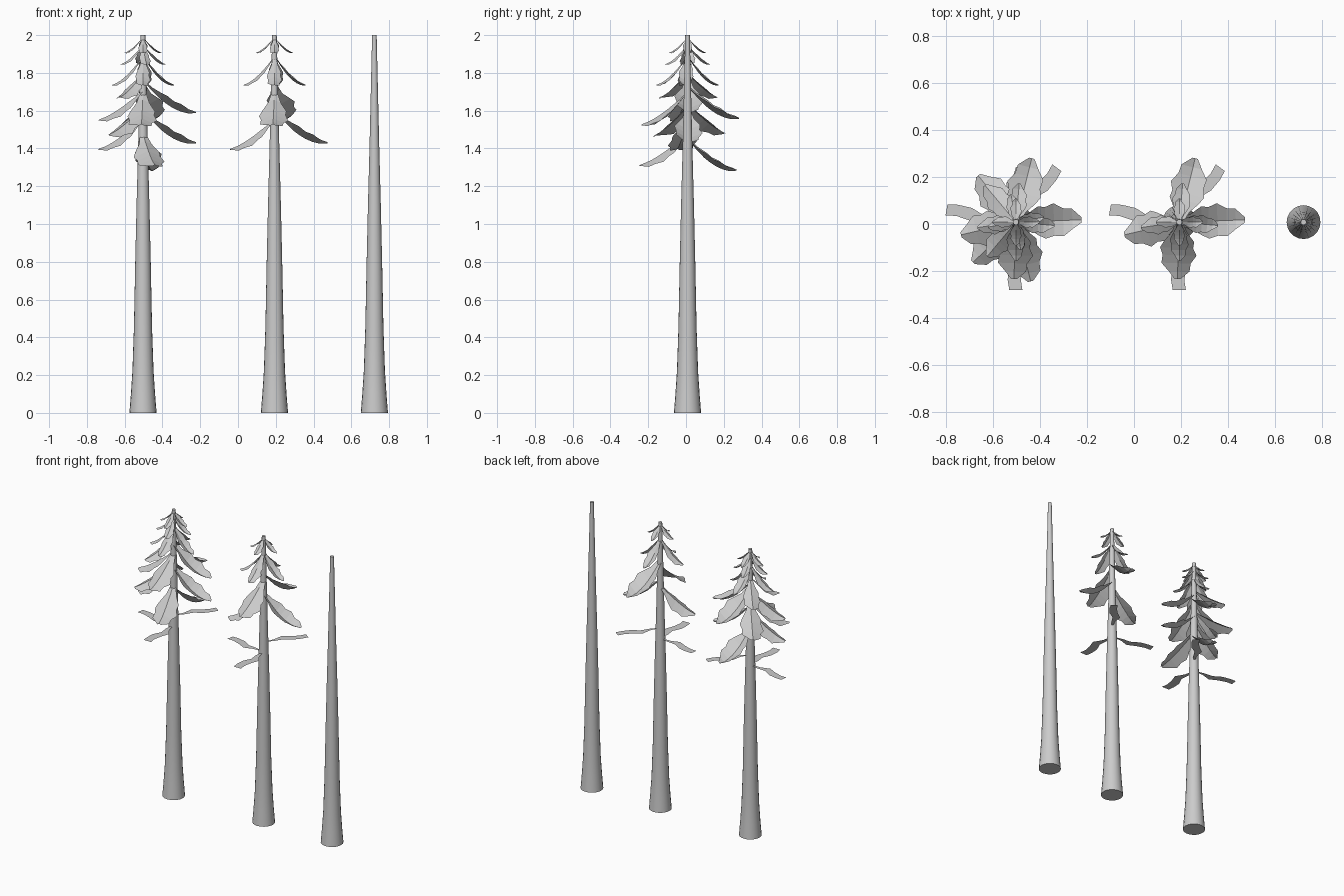
import bpy, bmesh, math

if "Cube" in bpy.data.objects:
    bpy.data.objects.remove(bpy.data.objects["Cube"])

YC = 0.008
TRUNK = [(0.072, 0), (0.064, 0.1), (0.056, 0.22), (0.048, 0.45), (0.041, 0.8),
         (0.034, 1.1), (0.026, 1.4), (0.019, 1.7), (0.012, 2.0)]


def finish(bm, name, x):
    me = bpy.data.meshes.new(name)
    bm.to_mesh(me)
    bm.free()
    ob = bpy.data.objects.new(name, me)
    ob.location = (x, YC, 0)
    bpy.context.collection.objects.link(ob)
    return ob


def trunk(name, x, sides=20):
    """Flared, tapering trunk lofted from rings."""
    bm = bmesh.new()
    rings = [[bm.verts.new((r * math.cos(2 * math.pi * i / sides),
                            r * math.sin(2 * math.pi * i / sides), z))
              for i in range(sides)] for r, z in TRUNK]
    for a, b in zip(rings, rings[1:]):
        for i in range(sides):
            j = (i + 1) % sides
            bm.faces.new((a[i], a[j], b[j], b[i])).smooth = True
    bm.faces.new(rings[0][::-1])
    bm.faces.new(rings[-1])
    ob = finish(bm, name, x)
    bpy.context.view_layer.objects.active = ob
    ob.select_set(True)
    bpy.ops.object.shade_smooth_by_angle()
    ob.select_set(False)


# ragged leaf outline: (distance along branch, left width, right width)
LEAF = [(0.0, 0.2, 0.2), (0.18, 0.45, 0.4), (0.34, 0.85, 0.8), (0.45, 0.8, 1.0),
        (0.58, 1.0, 0.85), (0.72, 0.7, 0.9), (0.86, 0.65, 0.5), (1.0, 0.15, 0.15)]
# dead twig outline: crooked strip
TWIG = [(0.0, 0.1, 0.1), (0.25, 0.5, 0.3), (0.45, 1.5, 0.1), (0.65, 0.9, 0.9),
        (0.85, 0.6, 1.0), (1.0, 0.8, 0.8)]


def card(bm, outline, az, z0, z1, length, hw, roll=0.0, fold=0.0):
    """Branch card, dropping steeply then levelling out, creased along its middle.
    fold > 0 lifts both edges, fold < 0 lets them hang."""
    a, ro = math.radians(az), math.radians(roll)
    rows = []
    for t, wl, wr in outline:
        z = z0 + (z1 - z0) * (1 - (1 - t) ** 1.7)
        ridge = -0.25 * fold * hw * (wl + wr)
        row = []
        for s in (wl * hw, 0, -wr * hw):
            r, side = length * t, s * math.cos(ro)
            row.append(bm.verts.new((r * math.cos(a) - side * math.sin(a),
                                     r * math.sin(a) + side * math.cos(a),
                                     z + ridge + fold * abs(s) - s * math.sin(ro))))
        rows.append(row)
    for p, q in zip(rows, rows[1:]):
        for i in (0, 1):
            bm.faces.new((p[i], p[i + 1], q[i + 1], q[i]))


UP, DOWN = 0.5, -0.45
# (azimuth, base z, tip z, length, half width, roll, fold)
SPARSE = [(az, 1.99, 1.905, 0.1, 0.025, 0, f)
          for az, f in ((0, UP), (90, UP), (180, DOWN), (270, DOWN))]
SPARSE += [(az, 1.89, 1.735, 0.165, 0.04, 0, f)
           for az, f in ((-5, UP), (85, UP), (188, DOWN), (270, DOWN))]
SPARSE += [(2, 1.6, 1.43, 0.28, 0.075, 5, UP), (193, 1.56, 1.395, 0.24, 0.075, 0, DOWN),
           (76, 1.73, 1.56, 0.28, 0.078, 5, UP), (268, 1.7, 1.525, 0.243, 0.078, 0, DOWN)]
DENSE = [(az, 1.95, 1.845, 0.12, 0.03, 0, f)
         for az, f in ((10, UP), (100, UP), (190, DOWN), (280, DOWN))]
DENSE += [(2, 1.76, 1.59, 0.28, 0.075, 5, UP), (193, 1.71, 1.55, 0.24, 0.075, 0, DOWN),
          (284, 1.48, 1.31, 0.26, 0.08, 0, DOWN), (78, 1.45, 1.285, 0.265, 0.075, 5, UP),
          (129, 1.64, 1.48, 0.255, 0.075, 5, DOWN), (223, 1.62, 1.47, 0.25, 0.075, 5, DOWN),
          (130, 1.8, 1.67, 0.205, 0.055, 5, DOWN), (230, 1.8, 1.67, 0.19, 0.055, 5, DOWN)]
TWIGS = [(170, 1.19, 1.19, 0.3, 0.03), (270, 1.19, 1.19, 0.29, 0.035),
         (53, 1.26, 1.26, 0.29, 0.03)]


def foliage(name, x, leaves):
    bm = bmesh.new()
    for b in leaves:
        card(bm, LEAF, *b)
    finish(bm, name + "_branches", x)
    bm = bmesh.new()
    for b in TWIGS:
        card(bm, TWIG, *b)
    finish(bm, name + "_dead_twigs", x)


# three trees: dense, sparse, bare
trunk("dense_tree_trunk", -0.503)
trunk("sparse_tree_trunk", 0.193)
trunk("bare_tree_trunk", 0.722)
foliage("dense_tree", -0.503, SPARSE + DENSE)
foliage("sparse_tree", 0.193, SPARSE)
